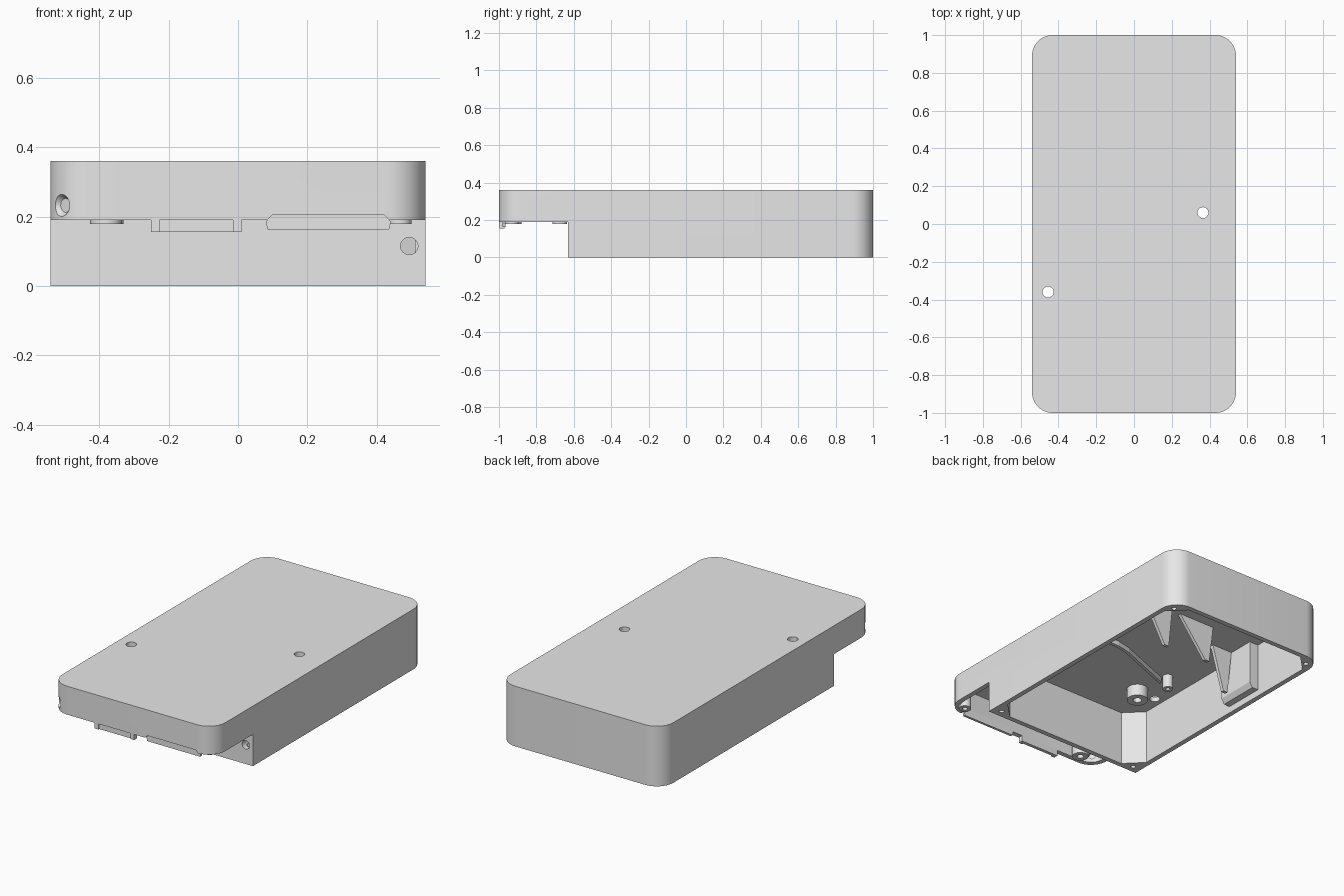
import bpy, bmesh, math
from mathutils import Vector

if bpy.data.objects.get("Cube"):
    bpy.data.objects.remove(bpy.data.objects["Cube"])

grey = bpy.data.materials.new("light_grey")
grey.use_nodes = True
COLOR = (0.8, 0.8, 0.8, 1)
grey.diffuse_color = COLOR
grey.node_tree.nodes["Principled BSDF"].inputs["Base Color"].default_value = COLOR

W, L, TOP, STEP_Z, STEP_Y, T = 0.54, 1.0, 0.36, 0.19, -0.63, 0.03
CEIL = TOP - T


def finish(name, bm):
    bmesh.ops.recalc_face_normals(bm, faces=bm.faces)
    mesh = bpy.data.meshes.new(name)
    bm.to_mesh(mesh)
    bm.free()
    mesh.materials.append(grey)
    ob = bpy.data.objects.new(name, mesh)
    bpy.context.collection.objects.link(ob)
    return ob


def prism(name, pts, lo, hi, axis="z"):
    """Extrude a 2D outline along z (x, y outline) or y (x, z outline)."""
    bm = bmesh.new()
    place = (lambda u, v, w: (u, v, w)) if axis == "z" else (lambda u, v, w: (u, w, v))
    face = bm.faces.new([bm.verts.new(place(u, v, lo)) for u, v in pts])
    out = bmesh.ops.extrude_face_region(bm, geom=[face])
    verts = [g for g in out["geom"] if isinstance(g, bmesh.types.BMVert)]
    bmesh.ops.translate(bm, verts=verts, vec=place(0, 0, hi - lo))
    return finish(name, bm)


def box(name, x0, x1, y0, y1, z0, z1):
    return prism(name, [(x0, y0), (x1, y0), (x1, y1), (x0, y1)], z0, z1)


def outline(x, y0, y1, r, n):
    """Rectangle with rounded corners; n = 1 gives chamfers."""
    pts = []
    for k, (cx, cy) in enumerate([(x - r, y1 - r), (r - x, y1 - r), (r - x, y0 + r), (x - r, y0 + r)]):
        for i in range(n + 1):
            a = math.pi / 2 * (k + i / n)
            pts.append((cx + r * math.cos(a), cy + r * math.sin(a)))
    return pts


def rod(name, p, q, r, r2=None):
    p, q = Vector(p), Vector(q)
    bm = bmesh.new()
    bmesh.ops.create_cone(bm, cap_ends=True, segments=32, radius1=r,
                          radius2=r if r2 is None else r2, depth=(q - p).length)
    bm.transform((q - p).to_track_quat("Z", "Y").to_matrix().to_4x4())
    bmesh.ops.translate(bm, verts=bm.verts, vec=(p + q) / 2)
    return finish(name, bm)


def cut(target, cutter):
    cutter.hide_render = True
    mod = target.modifiers.new("cut", "BOOLEAN")
    mod.operation, mod.solver, mod.object = "DIFFERENCE", "EXACT", cutter
    bpy.context.view_layer.objects.active = target
    bpy.ops.object.modifier_apply(modifier=mod.name)
    bpy.data.objects.remove(cutter)


def smooth(ob):
    bpy.ops.object.select_all(action="DESELECT")
    ob.select_set(True)
    bpy.context.view_layer.objects.active = ob
    bpy.ops.object.shade_smooth_by_angle(angle=math.radians(30))


# Main shell: rounded slab, stepped front, open underside
shell = prism("case_shell", outline(W, -L, L, 0.11, 12), 0, TOP)
cut(shell, box("step_cut", -1, 1, -2, STEP_Y, -1, STEP_Z))
cut(shell, prism("main_cavity", outline(W - T, STEP_Y + T, L - T, 0.1, 1), -0.1, CEIL))
front_pts = outline(W - T, -L + T, STEP_Y + 0.2, 0.08, 8)
front_pts = [(x, min(y, STEP_Y)) for x, y in front_pts if y < STEP_Y]
front_pts = [(W - T, STEP_Y), (T - W, STEP_Y)] + front_pts
cut(shell, prism("front_cavity", front_pts, -0.1, CEIL))

# Through holes in the lid
for x, y in [(0.365, 0.06), (-0.455, -0.36)]:
    cut(shell, rod("lid_hole", (x, y, 0.2), (x, y, 0.5), 0.029))

# Screw holes in the four corner posts
for side in (-1, 1):
    for y in (-0.585, 0.93):
        cut(shell, rod("post_hole", (side * 0.485, y, -0.1), (side * 0.485, y, 0.1), 0.014))

# Cable hole in the step wall
cut(shell, rod("cable_hole", (0.493, -0.8, 0.115), (0.493, -0.5, 0.115), 0.025))

# Countersunk hole through the rounded front corner
corner = Vector((-0.507, -0.967, 0.232))
out = Vector((-1, -1, 0)).normalized()
cut(shell, rod("corner_hole", corner + out * 0.1, corner - out * 0.09, 0.02))
cut(shell, rod("corner_sink", corner + out * 0.02, corner - out * 0.015, 0.046, 0.02))

# Bevelled notch in the front lip
notch = [(0.07, 0.15), (0.45, 0.15), (0.45, 0.175), (0.42, 0.206), (0.1, 0.206), (0.07, 0.175)]
cut(shell, prism("lip_notch", notch, -1.1, -0.978, "y"))
smooth(shell)

# Bevelled plate behind the notch, hanging below the lip
prism("notch_plate", [(0.085, 0.162), (0.435, 0.162), (0.44, 0.185), (0.42, 0.21),
                      (0.1, 0.21), (0.08, 0.185)], -0.98, -0.965, "y")

# Latch tab with raised ends under the front lip
box("latch_tab", -0.25, 0.01, -0.99, -0.97, 0.155, 0.2)
for x in (-0.25, -0.014):
    box("latch_tab_end", x, x + 0.024, -0.998, -0.97, 0.155, 0.192)

# Hollow screw bosses
def boss(name, x, y, z, r):
    ob = rod(name, (x, y, z), (x, y, CEIL + 0.01), r)
    cut(ob, rod("bore", (x, y, z - 0.1), (x, y, z + 0.08), r * 0.4))
    smooth(ob)

for x, y, r in [(-0.38, -0.925, 0.046), (0.465, -0.93, 0.035), (-0.37, -0.675, 0.04)]:
    boss("front_boss", x, y, 0.178, r)
boss("large_standoff", -0.31, -0.34, 0.26, 0.06)
boss("small_standoff", -0.35, -0.12, 0.25, 0.03)

# Bent low rib on the ceiling
prism("ceiling_rib", [(0.51, -0.01), (0.12, -0.01), (0.03, -0.03), (-0.33, -0.17),
                      (-0.33, -0.15), (0.03, -0.01), (0.12, 0.01), (0.51, 0.01)], 0.3, CEIL + 0.01)

# Tapered ribs hanging inside the cavity
for top, tip, y, z in [(0.37, 0.21, 0.5, 0.05), (0.06, -0.13, 0.45, 0.1), (-0.31, -0.39, 0.3, 0.06)]:
    prism("hanging_rib", [(top, CEIL + 0.01), (tip, z), (tip - 0.03, z),
                          (tip - 0.06, CEIL + 0.01)], y, y + 0.02, "y")

# Bevelled block on the side wall
prism("side_block", [(-0.52, 0.04), (-0.47, 0.04), (-0.45, 0.07), (-0.45, CEIL + 0.01),
                     (-0.52, CEIL + 0.01)], 0.23, 0.48, "y")
